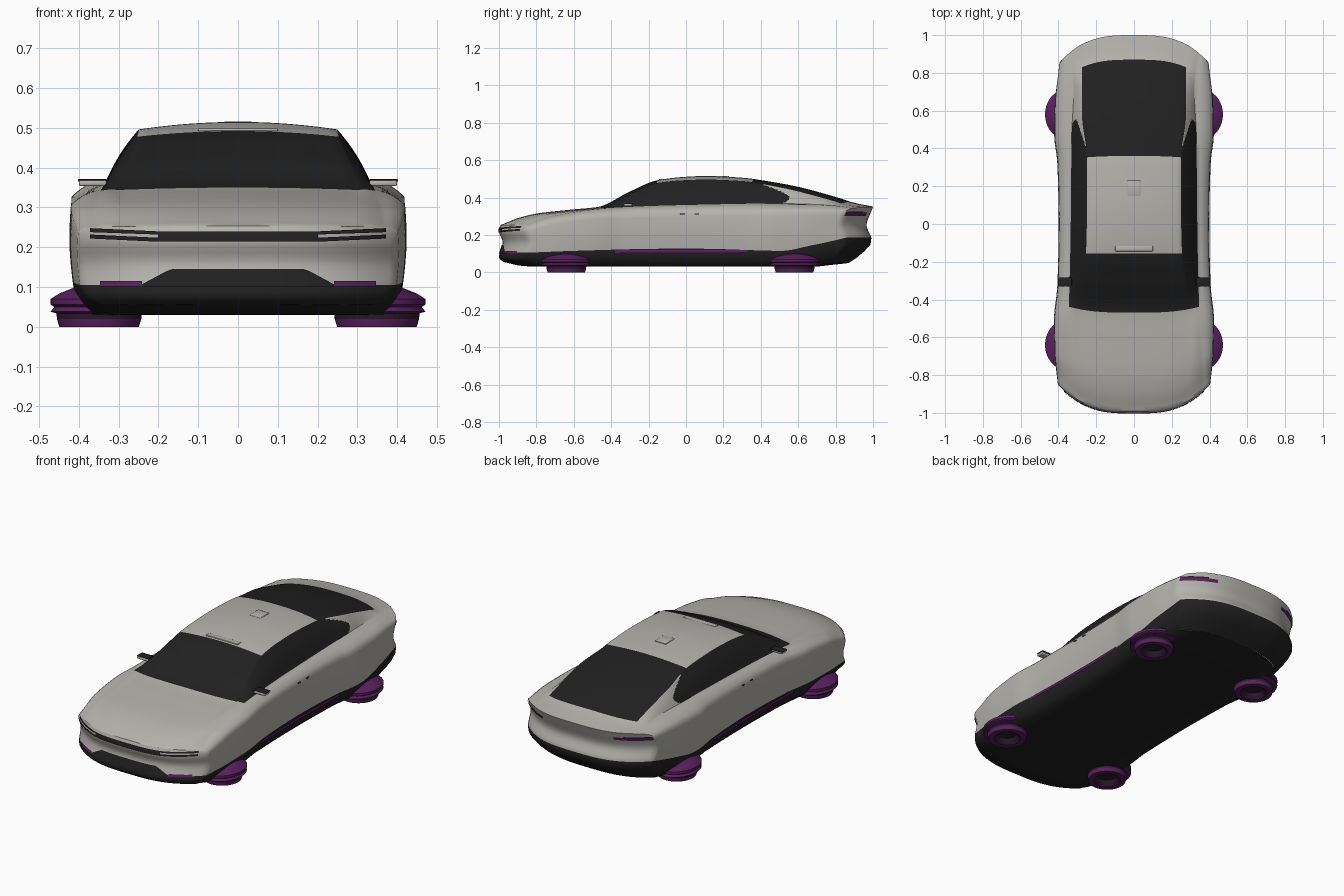
import bpy, bmesh, math

if "Cube" in bpy.data.objects:
    bpy.data.objects.remove(bpy.data.objects["Cube"])


def material(name, col):
    m = bpy.data.materials.new(name)
    m.diffuse_color = (*col, 1)
    m.use_nodes = True
    m.node_tree.nodes["Principled BSDF"].inputs["Base Color"].default_value = m.diffuse_color
    return m


GREY = material("warm grey paint", (0.46, 0.45, 0.42))
DARK = material("black glass and trim", (0.015, 0.015, 0.015))
PURPLE = material("purple", (0.10, 0.015, 0.115))
TYRE = material("dark purple", (0.025, 0.01, 0.028))


def curve(*keys):
    """Monotone smooth interpolation through (position, value) keys."""
    def f(s):
        if s <= keys[0][0]:
            return keys[0][1]
        if s >= keys[-1][0]:
            return keys[-1][1]
        d = [(b[1] - a[1]) / (b[0] - a[0]) for a, b in zip(keys, keys[1:])]
        m = [d[0]] + [0 if p * q <= 0 else 2 * p * q / (p + q) for p, q in zip(d, d[1:])] + [d[-1]]
        i = max(k for k in range(len(d)) if keys[k][0] <= s)
        h = keys[i + 1][0] - keys[i][0]
        t = (s - keys[i][0]) / h
        return (keys[i][1] * (2*t**3 - 3*t*t + 1) + m[i] * h * (t**3 - 2*t*t + t)
                + keys[i + 1][1] * (3*t*t - 2*t**3) + m[i + 1] * h * (t**3 - t*t))
    return f


def finish(name, bm, mats, angle=45, merge=0.0004, recalc=True):
    if merge:
        bmesh.ops.remove_doubles(bm, verts=bm.verts, dist=merge)
        bmesh.ops.dissolve_degenerate(bm, edges=bm.edges, dist=1e-5)
    if recalc:
        bmesh.ops.recalc_face_normals(bm, faces=bm.faces)
    me = bpy.data.meshes.new(name)
    bm.to_mesh(me)
    bm.free()
    for m in mats:
        me.materials.append(m)
    ob = bpy.data.objects.new(name, me)
    bpy.context.collection.objects.link(ob)
    bpy.ops.object.select_all(action='DESELECT')
    ob.select_set(True)
    bpy.context.view_layer.objects.active = ob
    bpy.ops.object.shade_smooth_by_angle(angle=math.radians(angle))
    return ob


# Body guide curves along the length
top = curve((-1, .254), (-.9, .292), (-.8, .315), (-.6, .337), (-.47, .35), (-.3, .432), (-.15, .493),
            (0, .511), (.1, .515), (.3, .506), (.45, .485), (.6, .457), (.8, .403), (.9, .372), (1, .352))
width = curve((-1, .402), (-.8, .418), (-.6, .42), (-.35, .402), (0, .395), (.35, .402), (.55, .418), (.75, .416), (1, .395))
bottom = curve((-1, .055), (-.9, .035), (-.8, .03), (.7, .03), (.85, .04), (1, .05))
sill_z = curve((-1, .105), (-.7, .115), (0, .127), (.6, .115), (.8, .145), (1, .185))
shoulder_z = curve((-1, .235), (-.8, .285), (-.5, .31), (0, .32), (.5, .325), (.8, .33), (1, .325))
glass_x = curve((-1, .37), (-.47, .345), (0, .335), (.5, .33), (.75, .32), (1, .34))
glass_z = curve((-1, .247), (-.8, .302), (-.47, .342), (0, .36), (.5, .368), (.8, .362), (1, .344))
roof_x = curve((-1, .28), (-.47, .30), (-.17, .255), (0, .25), (.36, .25), (.6, .275), (.87, .275), (1, .27))
crown = curve((-1, .003), (-.47, .006), (-.17, .014), (.1, .019), (.36, .017), (.6, .018), (.87, .012), (1, .004))
front_in = curve((.05, .03), (.08, 0), (.16, .02), (.22, 0), (.26, .012))
rear_in = curve((.05, .13), (.1, .06), (.17, .005), (.2, .015), (.25, .035), (.32, .012), (.35, 0))


def pos(s, x, z):
    """Bow the stations so that nose and tail are rounded in plan."""
    bow = .17 * (abs(x) / .42) ** 3
    f, g = max(0, (-.2 - s) / .8), max(0, (s - .2) / .8)
    return (x, s + f * bow + f**3 * front_in(z) - g * bow - g**3 * rear_in(z), z)


ROWS = [("floor", 4), ("skirt", 4), ("side", 8), ("shoulder", 5), ("window", 16), ("roof", 10)]
TAGS = [(n, (k + .5) / c) for n, c in ROWS for k in range(c)]


def section(s):
    w, zt, xr, cr = width(s), top(s), roof_x(s), crown(s)
    pts = [(0, bottom(s)), (w - .05, bottom(s)), (w - .004, sill_z(s)), (w, shoulder_z(s)),
           (glass_x(s), glass_z(s)), (xr, zt - cr), (0, zt)]
    bulge = [0, .12, .03, .12, .04, 0]
    out = []
    for (a, b, (n, c), k) in zip(pts, pts[1:], ROWS, bulge):
        for i in range(c):
            v = i / c
            x, z = a[0] + (b[0] - a[0]) * v, a[1] + (b[1] - a[1]) * v
            h = k * math.sin(math.pi * v)
            x, z = x + h * (b[1] - a[1]), z - h * (b[0] - a[0])
            if n == "roof":
                z = zt - cr * (x / xr) ** 2
            out.append((x, z))
    return out + [(0, zt)]


def body_colour(tag, v, s):
    if tag in ("floor", "skirt"):
        return 1
    if tag == "window" and -.47 < s < .585 - .5 * max(0, v - .4) ** 2 - .4 * max(0, .3 - v) ** 2:
        return 1
    if tag == "roof" and (-.47 < s < -.155 or .36 < s < .87):
        return 1
    return 0


# Body shell: lofted sections, coloured by row and station
bm = bmesh.new()
stations = sorted({round(-1 + .02 * i, 3) for i in range(101)} | {round(.4 + .005 * i, 3) for i in range(40)}
                  | {-.47, -.155, .87})
secs = [section(s) for s in stations]
for sg in (1, -1):
    grid = [[bm.verts.new(pos(s, sg * x, z)) for x, z in sec] for s, sec in zip(stations, secs)]
    for j in range(len(stations) - 1):
        for i, (tag, v) in enumerate(TAGS):
            f = bm.faces.new((grid[j][i], grid[j + 1][i], grid[j + 1][i + 1], grid[j][i + 1]))
            f.material_index = body_colour(tag, v, (stations[j] + stations[j + 1]) / 2)
# Rounded nose and tail faces
for s, sec in ((-1, secs[0]), (1, secs[-1])):
    N = 36
    grid = [[bm.verts.new(pos(s, x * (2 * k / N - 1), z)) for k in range(N + 1)] for x, z in sec]
    for i, (tag, v) in enumerate(TAGS):
        if tag == "floor":
            continue
        for k in range(N):
            f = bm.faces.new((grid[i][k], grid[i][k + 1], grid[i + 1][k + 1], grid[i + 1][k]))
            f.material_index = 1 if tag == "skirt" else 0
finish("car_body", bm, [GREY, DARK], 52)


def sheet(name, mat, fn, nu, flip):
    """Thin plate: fn(u, v) gives a point, v in 0..1 across."""
    bm = bmesh.new()
    g = [[bm.verts.new(fn(u / nu, v / 2)) for v in range(3)] for u in range(nu + 1)]
    for u in range(nu):
        for v in range(2):
            q = (g[u][v], g[u + 1][v], g[u + 1][v + 1], g[u][v + 1])
            bm.faces.new(q[::-1] if flip else q)
    return finish(name, bm, [mat], merge=0, recalc=False)


def end_plate(name, mat, end, x0, x1, lo, hi):
    """Plate following the nose (end=-1) or tail (end=1)."""
    def fn(u, v):
        x = x0 + (x1 - x0) * u
        z = lo(abs(x)) + (hi(abs(x)) - lo(abs(x))) * v
        p = pos(end, x, z)
        return (p[0] * 1.004, p[1] + end * .004, z)
    sheet(name, mat, fn, 32, (end > 0) != (x1 < x0))


# Nose and tail details
flat = lambda z: (lambda x: z)
end_plate("front_grille", DARK, -1, -.24, .24, flat(.1), curve((.17, .145), (.24, .107)))
end_plate("front_light_bar", DARK, -1, -.2, .2, flat(.214), flat(.24))
for sg, side in ((1, "right"), (-1, "left")):
    end_plate(f"headlight_upper_{side}", DARK, -1, sg * .2, sg * .37, curve((.2, .232), (.37, .238)), curve((.2, .24), (.37, .248)))
    end_plate(f"headlight_lower_{side}", DARK, -1, sg * .2, sg * .37, curve((.2, .214), (.37, .222)), curve((.2, .224), (.37, .232)))
    end_plate(f"fog_strip_{side}", PURPLE, -1, sg * .24, sg * .345, flat(.101), flat(.115))
    end_plate(f"tail_light_{side}", PURPLE, 1, sg * .22, sg * .392, flat(.302), flat(.319))
    end_plate(f"tail_light_trim_{side}", DARK, 1, sg * .27, sg * .39, flat(.319), flat(.325))
    # Purple sill strip
    sheet(f"sill_strip_{side}", PURPLE,
          lambda u, v: (sg * (width(-.38 + .71 * u) + .003), -.38 + .71 * u, .104 + .016 * v), 20, sg < 0)


def box(name, mat, c, d, bev=.004):
    bm = bmesh.new()
    bmesh.ops.create_cube(bm, size=1)
    for v in bm.verts:
        v.co = [c[i] + v.co[i] * d[i] for i in range(3)]
    bmesh.ops.bevel(bm, geom=bm.edges[:], offset=bev, segments=2, affect='EDGES', profile=.5)
    return finish(name, bm, [mat], merge=0)


# Hover wheels lying flat, turned from a profile; the upper rim is slightly oval
PROFILE = [(0, .03), (.05, .03), (.058, .012), (.072, .0), (.1, 0), (.106, .02), (.107, .034), (.122, .038),
           (.113, .05), (.122, .056), (.122, .07), (.1, .084), (.06, .1), (0, .1)]
for sg, side in ((1, "right"), (-1, "left")):
    for y, end in ((-.64, "front"), (.58, "rear")):
        bm = bmesh.new()
        N = 40
        rings = [[bm.verts.new((sg * .349 + r * math.cos(2 * math.pi * k / N),
                                y + (1.12 if z > .036 else 1) * r * math.sin(2 * math.pi * k / N), z))
                  for k in range(N)] for r, z in PROFILE]
        for i in range(len(rings) - 1):
            for k in range(N):
                f = bm.faces.new((rings[i][k], rings[i][(k + 1) % N], rings[i + 1][(k + 1) % N], rings[i + 1][k]))
                f.material_index = 1 if i in (0, 1, 2, 5) else 0
        finish(f"{end}_wheel_{side}", bm, [PURPLE, TYRE], 35)
    # Mirrors with dark upper plate, door handles
    box(f"mirror_{side}", GREY, (sg * .365, -.31, .361), (.07, .044, .014))
    box(f"mirror_cap_{side}", DARK, (sg * .366, -.306, .368), (.073, .046, .006), .002)
    for y in (-.02, .055):
        box(f"door_handle_{side}", DARK, (sg * .396, y, .312), (.008, .022, .006), .002)

# Roof sensor pods
box("roof_sensor", GREY, (0, .19, .512), (.07, .08, .008), .003)
box("roof_front_pod", GREY, (0, -.13, .495), (.2, .03, .008), .003)
